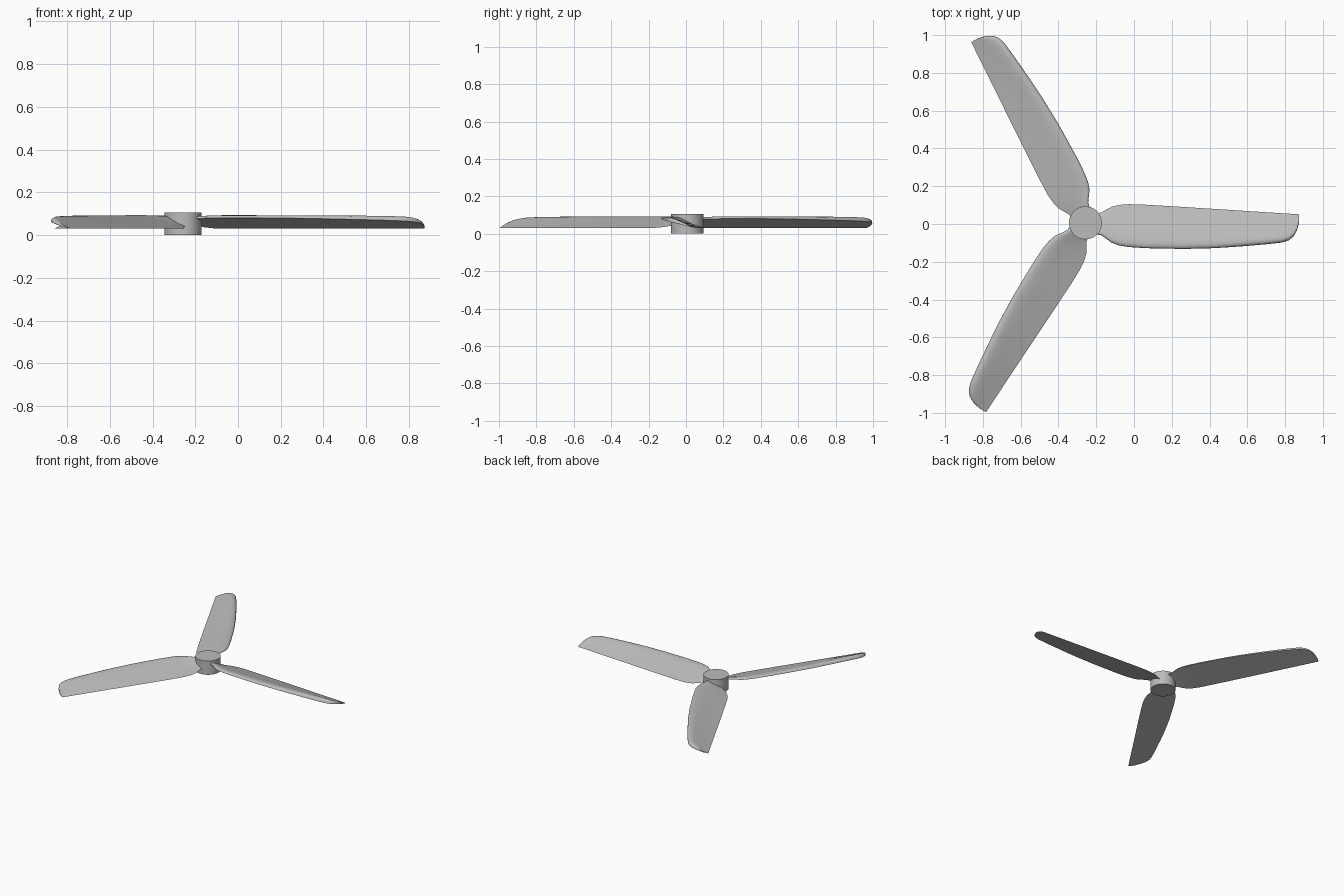
import bpy, bmesh
from math import radians
from mathutils import Matrix, Vector

cube = bpy.data.objects.get("Cube")
if cube:
    bpy.data.objects.remove(cube, do_unlink=True)

HUB = Vector((-0.257, 0.006, 0))

grey = bpy.data.materials.new("plain grey")
grey.use_nodes = True
colour = (0.5, 0.5, 0.5, 1)
grey.diffuse_color = colour
grey.node_tree.nodes["Principled BSDF"].inputs["Base Color"].default_value = colour


def finish(bm, name, angle):
    """Turn a bmesh into a smooth-shaded object with sharp edges kept."""
    bmesh.ops.recalc_face_normals(bm, faces=bm.faces)
    mesh = bpy.data.meshes.new(name)
    bm.to_mesh(mesh)
    bm.free()
    mesh.materials.append(grey)
    ob = bpy.data.objects.new(name, mesh)
    bpy.context.collection.objects.link(ob)
    bpy.ops.object.select_all(action="DESELECT")
    ob.select_set(True)
    bpy.context.view_layer.objects.active = ob
    bpy.ops.object.shade_smooth_by_angle(angle=radians(angle))
    return ob


# Hub: a plain short cylinder
bm = bmesh.new()
bmesh.ops.create_cone(bm, cap_ends=True, segments=64, radius1=0.087, radius2=0.087,
                      depth=0.105, matrix=Matrix.Translation(HUB + Vector((0, 0, 0.0525))))
finish(bm, "hub", 40)

# Blade stations: radius, trailing y, leading y, trailing z, leading z, crest z
STATIONS = [
    (0.03, 0.045, -0.055, 0.044, 0.077, 0.084),
    (0.085, 0.055, -0.066, 0.040, 0.078, 0.087),
    (0.105, 0.067, -0.080, 0.036, 0.079, 0.088),
    (0.14, 0.086, -0.106, 0.032, 0.080, 0.089),
    (0.18, 0.095, -0.120, 0.030, 0.081, 0.090),
    (0.23, 0.099, -0.128, 0.030, 0.081, 0.090),
    (0.32, 0.096, -0.134, 0.030, 0.081, 0.090),
    (0.52, 0.084, -0.138, 0.030, 0.079, 0.090),
    (0.68, 0.074, -0.134, 0.030, 0.076, 0.090),
    (0.82, 0.065, -0.125, 0.030, 0.073, 0.089),
    (0.96, 0.056, -0.113, 0.030, 0.069, 0.088),
    (1.04, 0.051, -0.104, 0.030, 0.066, 0.085),
    (1.075, 0.049, -0.093, 0.030, 0.063, 0.080),
    (1.10, 0.047, -0.074, 0.030, 0.059, 0.073),
    (1.12, 0.046, -0.040, 0.030, 0.051, 0.061),
    (1.131, 0.045, 0.005, 0.030, 0.039, 0.044),
]

# Thickness along the chord from the trailing edge: position, share of crest height
UPPER = [(0.15, 0.17), (0.3, 0.36), (0.45, 0.57), (0.6, 0.78), (0.72, 0.93),
         (0.82, 1.0), (0.9, 0.94), (0.96, 0.7), (0.99, 0.36)]
CREST = 0.82


def section(r, y0, y1, z0, z1, top):
    """Flat-bottomed aerofoil ring with a sharp trailing edge."""
    thick = top - (z0 + (z1 - z0) * CREST)
    ring = [(0, 0)] + UPPER + [(1, 0), (0.66, 0), (0.33, 0)]
    return [Vector((r, y0 + (y1 - y0) * t, z0 + (z1 - z0) * t + thick * h))
            for t, h in ring]


def blade(name, turn):
    bm = bmesh.new()
    place = Matrix.Translation(HUB) @ Matrix.Rotation(radians(turn), 4, "Z")
    rings = [[bm.verts.new(place @ p) for p in section(*s)] for s in STATIONS]
    n = len(rings[0])
    for a, b in zip(rings, rings[1:]):
        for i in range(n):
            j = (i + 1) % n
            bm.faces.new((a[i], a[j], b[j], b[i]))
    bm.faces.new(rings[0])
    bm.faces.new(rings[-1])
    finish(bm, name, 40)


# Three equal blades around the hub
for name, turn in (("left_blade", 0), ("back_blade", 120), ("front_blade", 240)):
    blade(name, turn)
